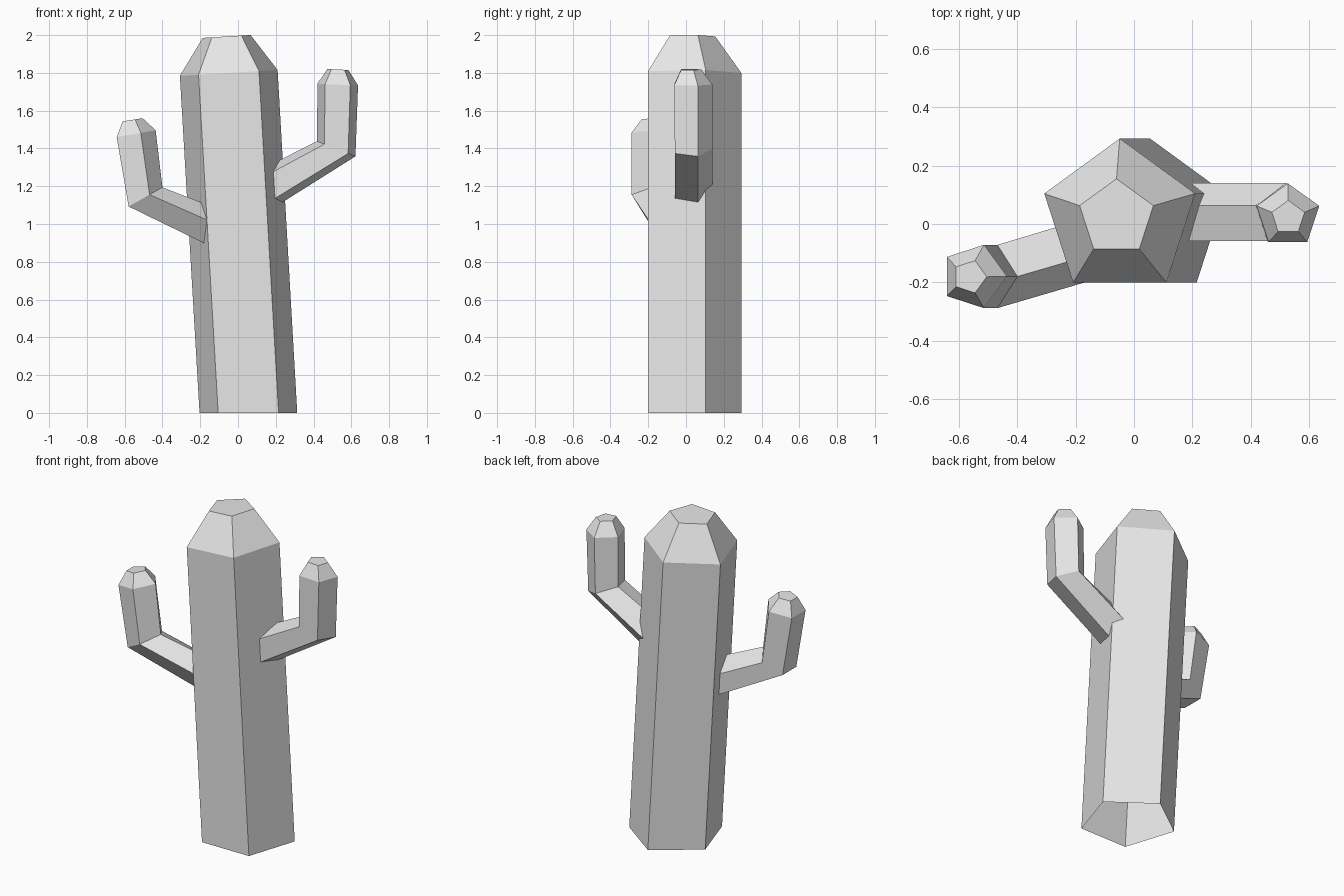
import bpy, bmesh, math
from mathutils import Vector

if "Cube" in bpy.data.objects:
    bpy.data.objects.remove(bpy.data.objects["Cube"])

grey = bpy.data.materials.new("cactus_grey")
grey.diffuse_color = (0.8, 0.8, 0.8, 1)
grey.use_nodes = True
grey.node_tree.nodes["Principled BSDF"].inputs["Base Color"].default_value = grey.diffuse_color


def ring(center, u, v, start):
    """Five points around center, spanned by the vectors u and v."""
    c, u, v = Vector(center), Vector(u), Vector(v)
    angles = [math.radians(start + 72 * k) for k in range(5)]
    return [c + u * math.cos(a) + v * math.sin(a) for a in angles]


def column(name, start, sections):
    """Five-sided tube through the sections, open below and capped on top."""
    bm = bmesh.new()
    loops = [[bm.verts.new(p) for p in ring(c, u, v, start)] for c, u, v in sections]
    for low, high in zip(loops, loops[1:]):
        for i in range(5):
            j = (i + 1) % 5
            bm.faces.new((low[i], low[j], high[j], high[i]))
    bm.faces.new(loops[-1])
    mesh = bpy.data.meshes.new(name)
    bm.to_mesh(mesh)
    bm.free()
    mesh.materials.append(grey)
    obj = bpy.data.objects.new(name, mesh)
    bpy.context.collection.objects.link(obj)
    return obj


# leaning trunk: ground, shoulder, crown
column("trunk", 90, [
    ((0.055, 0.02, 0), (0.272, 0, 0), (0, 0.273, 0)),
    ((-0.049, 0.02, 1.80), (0.272, 0, 0.016), (0, 0.273, 0)),
    ((-0.06, 0.022, 1.993), (0.133, 0, 0.008), (0, 0.133, 0)),
])

# right arm: root inside trunk, elbow, shoulder, tip
column("right_arm", 90, [
    ((0.12, 0.03, 1.165), (0, 0, -0.129), (0, 0.11, 0)),
    ((0.52, 0.03, 1.398), (0.107, 0, -0.042), (0, 0.11, 0)),
    ((0.528, 0.028, 1.738), (0.113, 0, -0.005), (0, 0.111, 0)),
    ((0.529, 0.022, 1.818), (0.059, 0, -0.003), (0, 0.059, 0)),
])

# left arm: root inside trunk, elbow, shoulder, tip
column("left_arm", 0, [
    ((-0.15, -0.076, 0.979), (0, -0.031, 0.118), (0, 0.115, 0)),
    ((-0.499, -0.18, 1.138), (0.099, 0, 0.056), (0, 0.114, 0)),
    ((-0.55, -0.18, 1.476), (0.114, 0, 0.02), (0, 0.114, 0)),
    ((-0.563, -0.181, 1.551), (0.058, 0, 0.009), (0, 0.058, 0)),
])
